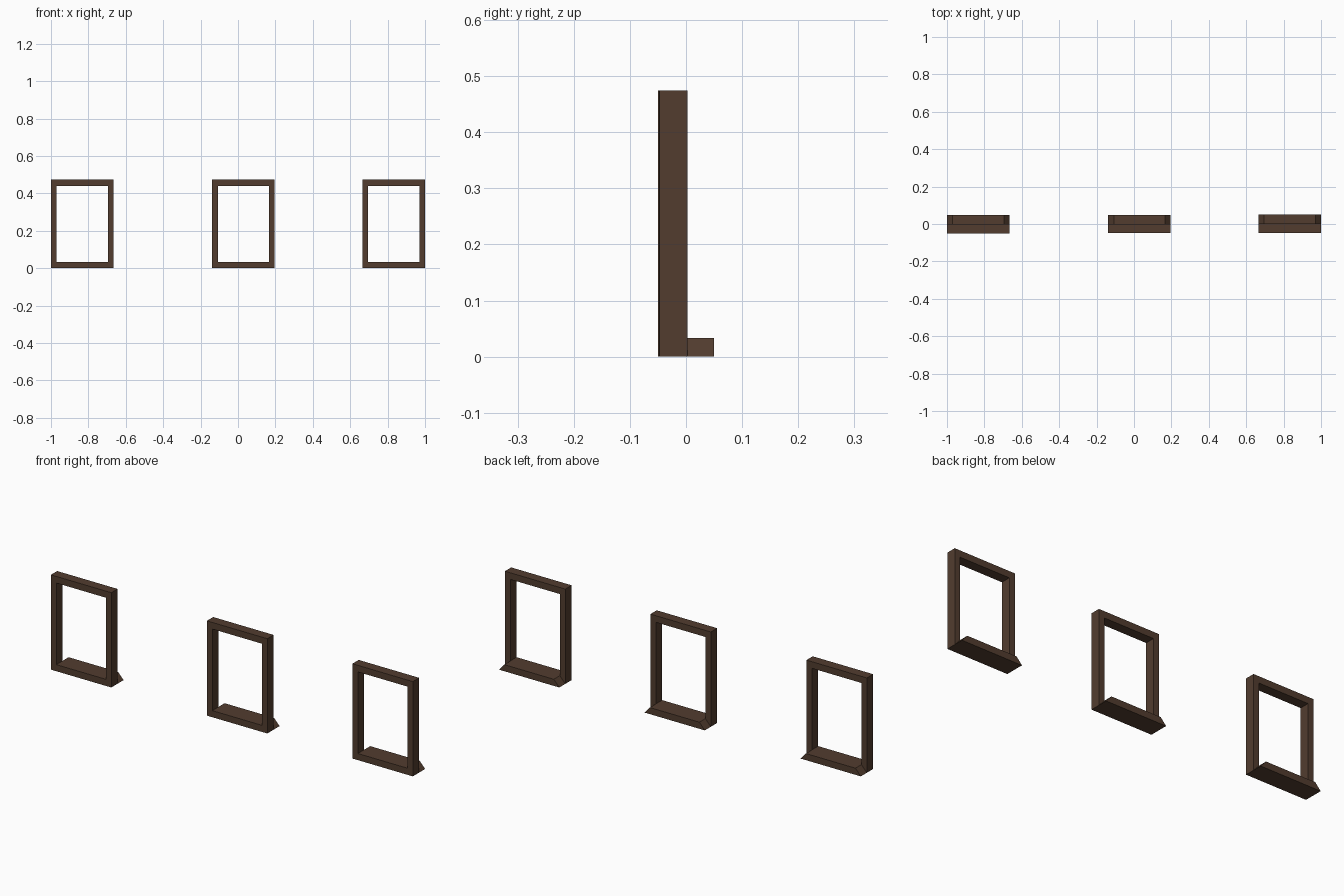
import bpy, bmesh

if "Cube" in bpy.data.objects:
    bpy.data.objects.remove(bpy.data.objects["Cube"])

wood = bpy.data.materials.new("dark brown wood")
wood.diffuse_color = (0.084, 0.046, 0.028, 1)
wood.use_nodes = True
wood.node_tree.nodes["Principled BSDF"].inputs["Base Color"].default_value = wood.diffuse_color

HALF_W, HEIGHT = 0.167, 0.474      # outer size of each window frame
SIDE, RAIL = 0.030, 0.033          # post and rail widths
FRONT, SPLIT, BACK = -0.0485, 0.001, 0.0485


def finish(bm, name, loc):
    bmesh.ops.recalc_face_normals(bm, faces=bm.faces)
    me = bpy.data.meshes.new(name)
    bm.to_mesh(me)
    bm.free()
    me.materials.append(wood)
    ob = bpy.data.objects.new(name, me)
    ob.location = loc
    bpy.context.collection.objects.link(ob)


def extrude_y(bm, y):
    ext = bmesh.ops.extrude_face_region(bm, geom=bm.faces[:])
    verts = [g for g in ext["geom"] if isinstance(g, bmesh.types.BMVert)]
    bmesh.ops.translate(bm, verts=verts, vec=(0, y, 0))


def window_frame(name, loc):
    # mitred rectangular ring, extruded in depth
    bm = bmesh.new()
    w, iw = HALF_W, HALF_W - SIDE
    outer = [bm.verts.new((x, FRONT, z)) for x, z in
             ((-w, 0), (w, 0), (w, HEIGHT), (-w, HEIGHT))]
    inner = [bm.verts.new((x, FRONT, z)) for x, z in
             ((-iw, RAIL), (iw, RAIL), (iw, HEIGHT - RAIL), (-iw, HEIGHT - RAIL))]
    for i in range(4):
        j = (i + 1) % 4
        bm.faces.new((outer[i], outer[j], inner[j], inner[i]))
    extrude_y(bm, SPLIT - FRONT)
    finish(bm, name, loc)


def window_sill(name, loc):
    # bottom rail carried on backwards, with its mitred ends
    bm = bmesh.new()
    w, iw = HALF_W, HALF_W - SIDE
    bm.faces.new([bm.verts.new((x, SPLIT, z)) for x, z in
                  ((-w, 0), (w, 0), (iw, RAIL), (-iw, RAIL))])
    extrude_y(bm, BACK - SPLIT)
    finish(bm, name, loc)


# three windows in a row, very slightly staggered in depth
for side, x, y in (("left", -0.833, -0.0015), ("middle", 0.029, 0), ("right", 0.833, 0.0015)):
    window_frame(side + "_window_frame", (x, y, 0))
    window_sill(side + "_window_sill", (x, y, 0))
